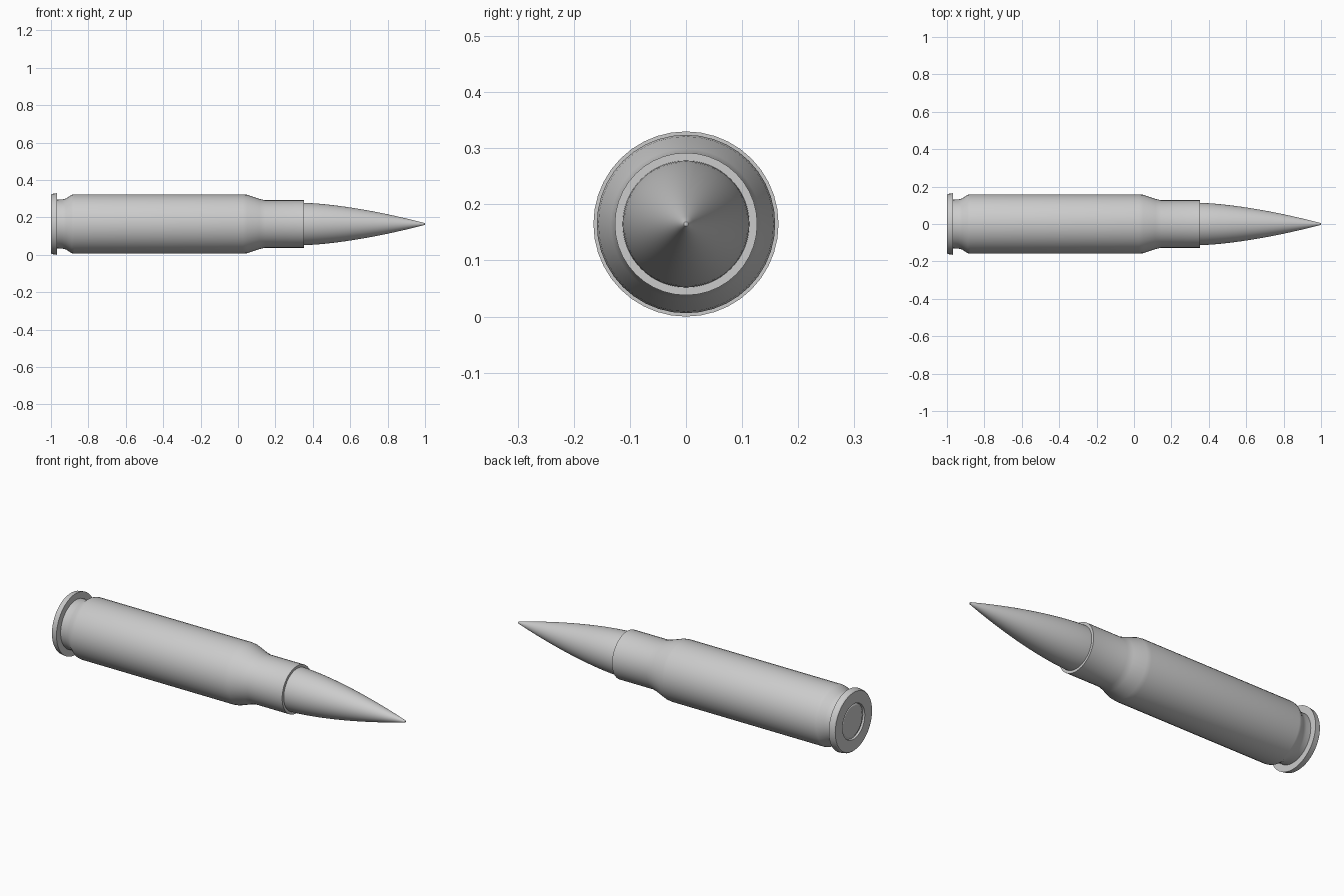
import bpy, bmesh, math
from mathutils import Matrix, Vector

if "Cube" in bpy.data.objects:
    bpy.data.objects.remove(bpy.data.objects["Cube"])

AXIS_Z = 0.165


def lathe(name, profile, segments, angle=25):
    """Spin (x, radius) points round the lengthwise axis."""
    bm = bmesh.new()
    verts = [bm.verts.new((x, 0, r)) for x, r in profile]
    edges = [bm.edges.new(pair) for pair in zip(verts, verts[1:])]
    bmesh.ops.spin(bm, geom=verts + edges, cent=(0, 0, 0), axis=(1, 0, 0),
                   angle=math.tau, steps=segments, use_duplicate=False)
    bmesh.ops.remove_doubles(bm, verts=bm.verts, dist=1e-5)
    bmesh.ops.recalc_face_normals(bm, faces=bm.faces)
    mesh = bpy.data.meshes.new(name)
    bm.to_mesh(mesh)
    bm.free()
    obj = bpy.data.objects.new(name, mesh)
    bpy.context.collection.objects.link(obj)
    obj.location.z = AXIS_Z
    bpy.ops.object.select_all(action='DESELECT')
    obj.select_set(True)
    bpy.context.view_layer.objects.active = obj
    bpy.ops.object.shade_smooth_by_angle(angle=math.radians(angle))
    return obj


# Case: recessed base pocket, rim, groove, body, shoulder, neck and mouth
lathe("case", [
    (-0.99, 0), (-0.99, 0.092), (-1.0, 0.095), (-1.0, 0.157), (-0.995, 0.161),
    (-0.967, 0.165), (-0.967, 0.130), (-0.94, 0.131), (-0.92, 0.136),
    (-0.89, 0.156), (-0.875, 0.159), (0.025, 0.159), (0.05, 0.156),
    (0.115, 0.134), (0.145, 0.127), (0.352, 0.127), (0.352, 0.112),
    (0.30, 0.112), (0.30, 0)], 40)

# Primer disc seated in the base pocket
lathe("primer", [(-0.994, 0), (-0.994, 0.082), (-0.990, 0.088),
                 (-0.97, 0.088), (-0.97, 0)], 40)

# Pointed tip with a curved taper and a small rounded end
taper = [(0.35 + 0.645 * t, 0.006 + 0.107 * (1 - t ** 1.55))
         for t in (i / 20 for i in range(21))]
lathe("pointed_tip", [(0.31, 0), (0.31, 0.113)] + taper
      + [(0.999, 0.004), (1.0, 0)], 64, 40)
